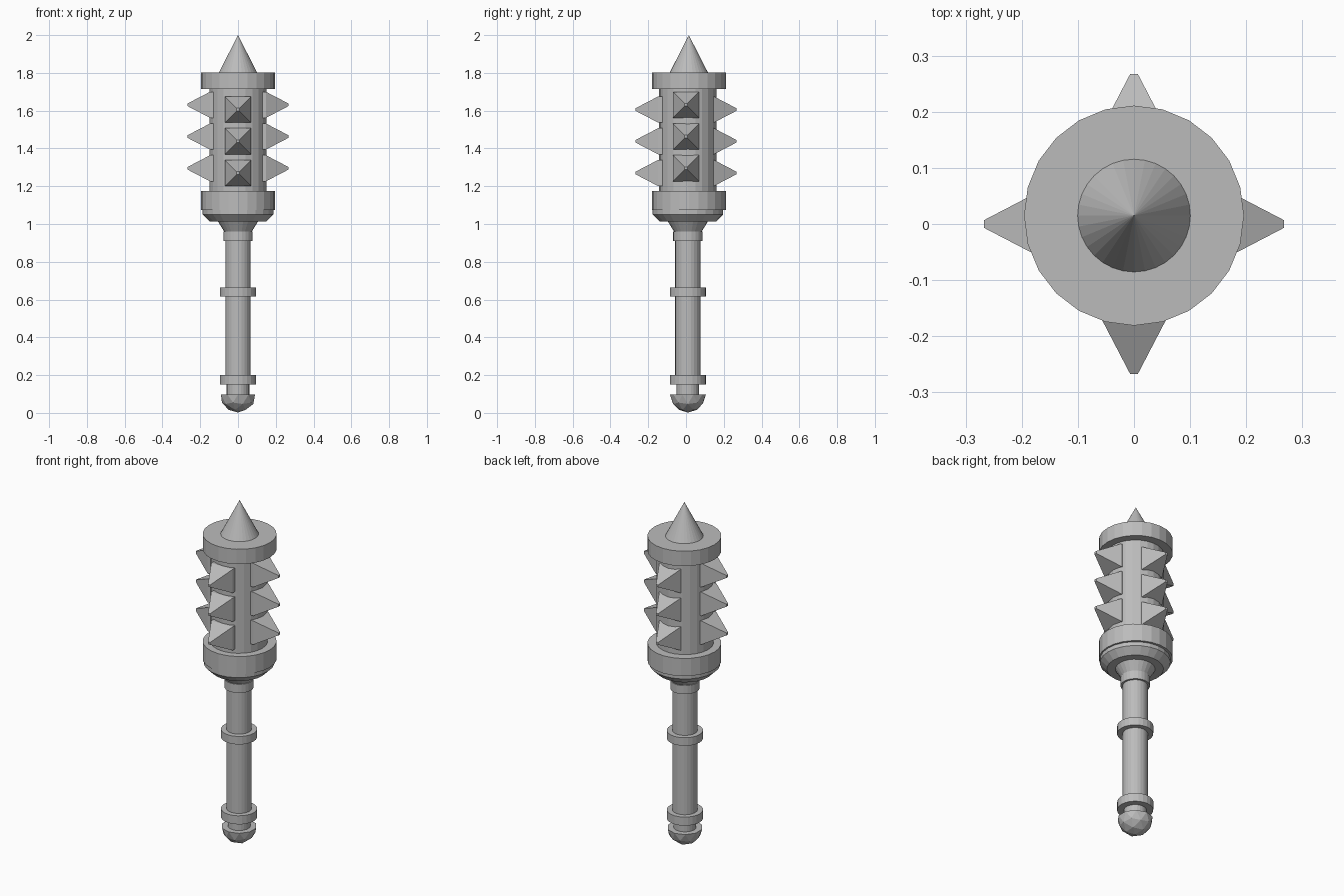
import bpy, bmesh, math
from mathutils import Matrix, Vector

if "Cube" in bpy.data.objects:
    bpy.data.objects.remove(bpy.data.objects["Cube"], do_unlink=True)

steel = bpy.data.materials.new("grey steel")
steel.use_nodes = True
COLOUR = (0.5, 0.5, 0.5, 1)
steel.diffuse_color = COLOUR
steel.node_tree.nodes["Principled BSDF"].inputs["Base Color"].default_value = COLOUR

SHAFT_Y = 0.01   # axis of the handle
HEAD_Y = 0.015   # axis of the head


def finish(name, bm, location=(0, 0, 0)):
    bmesh.ops.recalc_face_normals(bm, faces=bm.faces)
    mesh = bpy.data.meshes.new(name)
    bm.to_mesh(mesh)
    bm.free()
    mesh.materials.append(steel)
    obj = bpy.data.objects.new(name, mesh)
    obj.location = location
    bpy.context.collection.objects.link(obj)
    return obj


def turned(name, profile, y=SHAFT_Y, sides=24):
    """Closed solid turned around z from (radius, height) pairs."""
    bm = bmesh.new()
    rings = []
    for radius, z in profile:
        if radius == 0:
            rings.append([bm.verts.new((0, 0, z))] * sides)
        else:
            rings.append([bm.verts.new((radius * math.cos(math.tau * i / sides),
                                        radius * math.sin(math.tau * i / sides), z))
                          for i in range(sides)])
    for low, high in zip(rings, rings[1:]):
        for i in range(sides):
            j = (i + 1) % sides
            corners = list(dict.fromkeys((low[i], low[j], high[j], high[i])))
            bm.faces.new(corners)
    for ring in (rings[0], rings[-1]):
        if ring[0] is not ring[1]:
            bm.faces.new(ring)
    return finish(name, bm, (0, y, 0))


def band(name, radius, bottom, top, y=SHAFT_Y):
    return turned(name, [(radius, bottom), (radius, top)], y)


# Pommel: lower half of a faceted ball
bm = bmesh.new()
bmesh.ops.create_icosphere(bm, subdivisions=2, radius=0.095)
cut = bmesh.ops.bisect_plane(bm, geom=bm.verts[:] + bm.edges[:] + bm.faces[:],
                             plane_co=(0, 0, 0), plane_no=(0, 0, 1), clear_outer=True)
bmesh.ops.holes_fill(bm, edges=[e for e in bm.edges if e.is_boundary])
finish("pommel", bm, (0, SHAFT_Y, 0.097))

# Handle and its bands
band("pommel_neck", 0.06, 0.08, 0.16)
band("handle", 0.067, 0.15, 0.93)
band("lower_grip_band", 0.096, 0.15, 0.2)
band("upper_grip_band", 0.096, 0.617, 0.664)
band("handle_collar", 0.078, 0.91, 0.96)

# Head: flared neck, bowl, barrel, flanges and top point
turned("flared_neck", [(0.07, 0.955), (0.078, 0.968), (0.11, 1.02)])
turned("head_bowl", [(0.15, 1.013), (0.187, 1.05), (0.187, 1.085)])
band("lower_flange", 0.196, 1.073, 1.176, HEAD_Y)
band("barrel", 0.152, 1.15, 1.74)
band("upper_flange", 0.196, 1.716, 1.803, HEAD_Y)
turned("top_point", [(0.102, 1.8), (0, 2.0)], HEAD_Y, 32)


# Blunt square spikes on short blocks, three on each of four sides
def spike(name, turn, z):
    bm = bmesh.new()
    rings = []
    for reach, half in ((0.11, 0.069), (0.148, 0.069), (0.267, 0.007)):
        rings.append([bm.verts.new((reach, half * a, half * b))
                      for a, b in ((-1, -1), (1, -1), (1, 1), (-1, 1))])
    for low, high in zip(rings, rings[1:]):
        for i in range(4):
            j = (i + 1) % 4
            bm.faces.new((low[i], low[j], high[j], high[i]))
    bm.faces.new(rings[0])
    bm.faces.new(rings[-1])
    bmesh.ops.transform(bm, matrix=Matrix.Rotation(turn, 4, "Z"), verts=bm.verts)
    finish(name, bm, (0, 0, z))


for index, side in enumerate(("left", "back", "right", "front")):
    lowest = 1.27 if index % 2 else 1.295
    for row in range(3):
        spike(f"{side}_spike_{row + 1}", index * math.pi / 2, lowest + row * 0.168)
